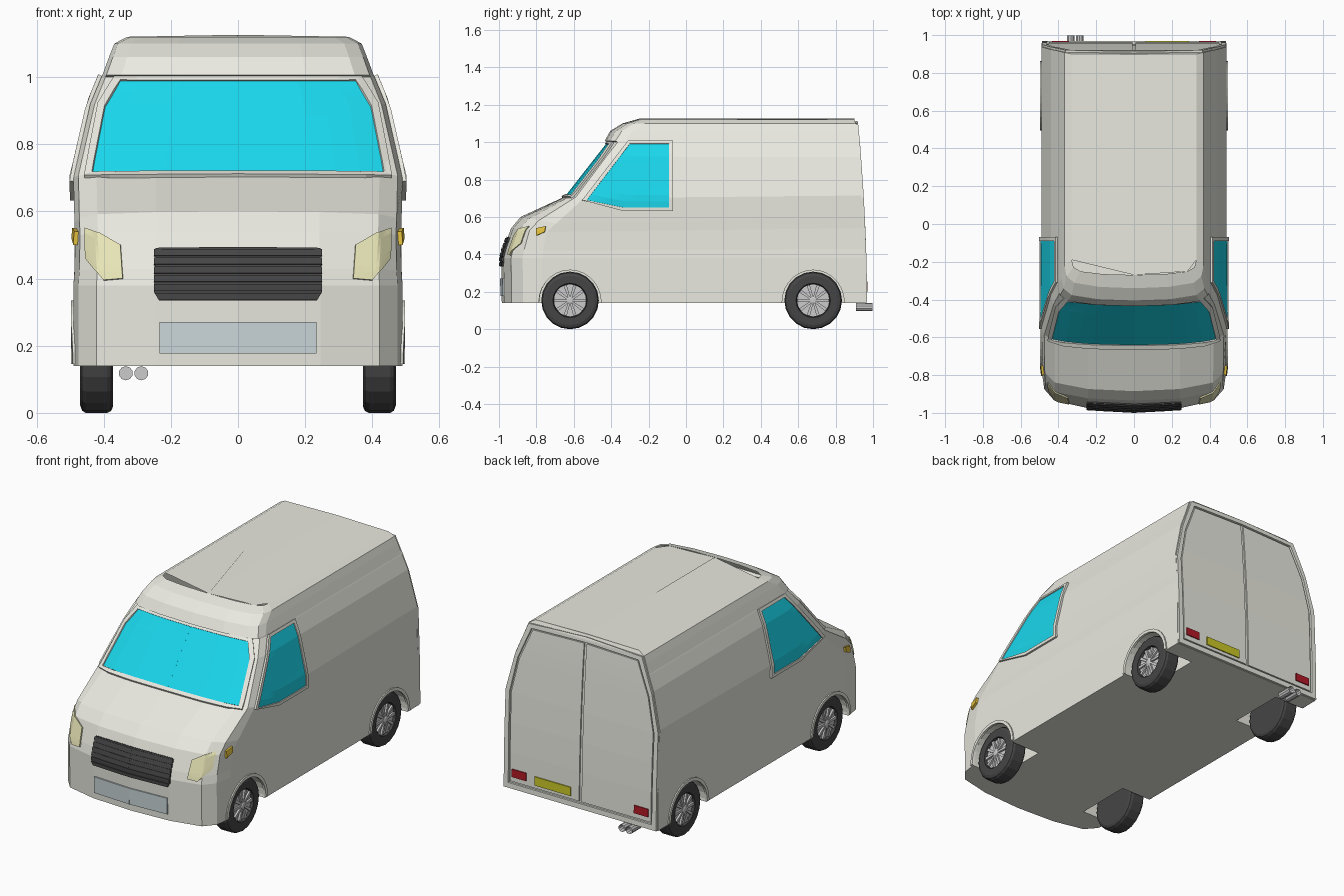
import bpy, bmesh, math
from mathutils import Vector
from mathutils.bvhtree import BVHTree

if "Cube" in bpy.data.objects:
    bpy.data.objects.remove(bpy.data.objects["Cube"])

CREAM, GLASS = (.82, .82, .75), (.01, .68, .84)
DARK, SILVER = (.06, .06, .06), (.6, .6, .6)
mats = {}


def finish(name, bm, color, mirror=False, thick=0):
    me = bpy.data.meshes.new(name)
    bm.to_mesh(me)
    bm.free()
    ob = bpy.data.objects.new(name, me)
    bpy.context.collection.objects.link(ob)
    if color not in mats:
        mats[color] = bpy.data.materials.new("paint_%d" % len(mats))
        mats[color].diffuse_color = (*color, 1)
    me.materials.append(mats[color])
    if thick:
        m = ob.modifiers.new("thickness", 'SOLIDIFY')
        m.thickness, m.offset = thick, 0
    if mirror:
        m = ob.modifiers.new("mirror", 'MIRROR')
        m.use_mirror_merge = False
    return ob


# Body shell: horizontal rings (z, half width, front y, corner setback, rear y, corner drop)
RINGS = [(.14, .49, -.985, .22, .957, 0), (.38, .49, -.988, .22, .953, 0),
         (.43, .487, -.975, .21, .951, .01), (.54, .485, -.935, .19, .947, .02),
         (.60, .487, -.885, .19, .944, .035), (.715, .49, -.635, .09, .938, .015),
         (.92, .44, -.475, .09, .924, 0), (1.0, .407, -.412, .09, .918, 0),
         (1.006, .404, -.435, .11, .917, 0), (1.06, .384, -.405, .12, .912, 0),
         (1.10, .368, -.34, .12, .908, 0), (1.12, .33, -.27, .08, .9, 0)]
PLAN = [(0, 0), (.5, .06), (.86, .24), (.97, .52), (1, 1)]
bm = bmesh.new()
loops = []
for z, w, yf, s, yr, drop in RINGS:
    half = [(w * a, yf + s * b, z - drop * b) for a, b in PLAN] + [(w, yr, z)]
    full = half + [(-x, y, h) for x, y, h in reversed(half[1:])]
    loops.append([bm.verts.new(p) for p in full])
n = len(loops[0])
for lo, hi in zip(loops, loops[1:]):
    for i in range(n):
        j = (i + 1) % n
        bm.faces.new((lo[i], lo[j], hi[j], hi[i]))
bm.faces.new(loops[0][::-1])
# roof with a slight crown
ridge = [bm.verts.new((0, y, 1.126)) for y in (-.25, .9)]
top = loops[-1]
bm.faces.new((ridge[0], *top[0:6], ridge[1]))
bm.faces.new((ridge[1], *top[6:], top[0], ridge[0]))
bm.faces.new((top[5], top[6], ridge[1]))
bmesh.ops.recalc_face_normals(bm, faces=bm.faces)
bvh = BVHTree.FromBMesh(bm)
body = finish("body_shell", bm, CREAM)

WHEELS = (-.62, .68)
for y in WHEELS:
    for s in (-1, 1):
        bpy.ops.mesh.primitive_cylinder_add(vertices=28, radius=.168, depth=.3,
                                            location=(s * .45, y, .155), rotation=(0, math.pi / 2, 0))
        cutter = bpy.context.object
        cutter.name = "wheel_well_cutter"
        cutter.hide_render = True
        m = body.modifiers.new("wheel_well", 'BOOLEAN')
        m.operation, m.solver, m.object = 'DIFFERENCE', 'EXACT', cutter
        bpy.context.view_layer.objects.active = body
        bpy.ops.object.modifier_apply(modifier=m.name)
        bpy.data.objects.remove(cutter)


def project(view, u, v, lift):
    start, d = {"front": ((u, -3, v), (0, 1, 0)), "rear": ((u, 3, v), (0, -1, 0)),
                "side": ((3, u, v), (-1, 0, 0))}[view]
    hit = bvh.ray_cast(Vector(start), Vector(d))[0]
    if hit is None:
        hit = bvh.find_nearest(Vector(start))[0]
    return hit - Vector(d) * lift


def patch(name, quads, view, color, lift=.003, thick=.008, k=6, mirror=True):
    """Panel of bilinear quads laid onto the body surface."""
    bm = bmesh.new()
    for q in quads:
        a, b, c, d = (Vector(p) for p in q)
        grid = []
        for i in range(k + 1):
            for j in range(k + 1):
                p = a.lerp(b, i / k).lerp(d.lerp(c, i / k), j / k)
                grid.append(bm.verts.new(project(view, p.x, p.y, lift)))
        for i in range(k):
            for j in range(k):
                o = i * (k + 1) + j
                bm.faces.new((grid[o], grid[o + k + 1], grid[o + k + 2], grid[o + 1]))
    bmesh.ops.remove_doubles(bm, verts=bm.verts, dist=1e-5)
    bmesh.ops.recalc_face_normals(bm, faces=bm.faces)
    return finish(name, bm, color, mirror, thick)


def strip(inner, outer, closed=False):
    m = len(inner)
    return [(inner[i], inner[(i + 1) % m], outer[(i + 1) % m], outer[i])
            for i in range(m if closed else m - 1)]


def box2d(x0, z0, x1, z1):
    return [((x0, z0), (x1, z0), (x1, z1), (x0, z1))]


# Windscreen and its surround
patch("windscreen", [((0, .715), (.435, .715), (.395, .92), (0, .92)),
                     ((0, .92), (.395, .92), (.352, .99), (0, .99))], "front", GLASS)
patch("windscreen_frame", strip([(0, .715), (.433, .715), (.395, .91), (.35, .987), (0, .987)],
                                [(0, .705), (.457, .702), (.415, .92), (.367, .998), (0, .998)]),
      "front", CREAM, .006, .016)

# Side windows and frames
A, B, C, D, E = (-.53, .69), (-.33, .65), (-.09, .65), (-.09, .99), (-.30, .99)
patch("side_window", [(A, B, E, E), (B, C, D, E)], "side", GLASS, .002, .008, 10)
patch("side_window_frame", strip([A, B, C, D, E],
      [(-.555, .69), (-.335, .632), (-.07, .632), (-.07, 1.005), (-.31, 1.005)], True),
      "side", CREAM, .004, .016)

# Rear rim, doors, lamps and plate
patch("rear_rim", strip([(0, .172), (.458, .172), (.462, .69), (.42, .89), (.342, 1.075), (0, 1.085)],
                        [(0, .142), (.487, .142), (.487, .70), (.437, .91), (.362, 1.098), (0, 1.112)]),
      "rear", CREAM, .004, .016)
patch("rear_door", [((.008, .182), (.45, .182), (.453, .69), (.008, .69)),
                    ((.008, .69), (.453, .69), (.412, .885), (.008, .885)),
                    ((.008, .885), (.412, .885), (.335, 1.067), (.008, 1.077))],
      "rear", CREAM, .002, .012, 3)
patch("rear_lamp", box2d(.345, .21, .435, .255), "rear", (.45, .01, .02), .01, .008, 1)
patch("rear_plate", box2d(.06, .20, .29, .25), "rear", (.6, .58, .02), .01, .008, 1, False)

# Front grille: backing with stacked slats
half_w = lambda z: .235 + min(.015, (z - .335) * .6)
patch("grille_backing", [((0, .335), (.235, .335), (.25, .36), (0, .36)),
                         ((0, .36), (.25, .36), (.245, .49), (0, .493))], "front", DARK, .002, .01)
for i in range(6):
    z0 = .338 + i * .0258
    z1 = z0 + .019
    patch("grille_slat", [((0, z0), (half_w(z0), z0), (half_w(z1), z1), (0, z1))],
          "front", DARK, .006, .012, 3)

# Headlamps, front plate, side markers
patch("headlamp", [((.343, .40), (.40, .395), (.41, .535), (.35, .50)),
                   ((.40, .395), (.453, .46), (.455, .55), (.41, .535))],
      "front", (.82, .80, .48), .004, .008)
patch("front_plate", box2d(0, .177, .233, .27), "front", (.6, .68, .7), .003, .008)
patch("side_marker", [((-.80, .50), (-.755, .52), (-.75, .55), (-.80, .54))],
      "side", (.8, .55, .05), .006, .014, 2)


def lathe(bm, profile, seg, y, z):
    """Turn an (r, x) profile around a horizontal x axis."""
    rows = [[bm.verts.new((x, y + r * math.cos(t), z + r * math.sin(t)))
             for t in (2 * math.pi * i / seg for i in range(seg))] for r, x in profile]
    for p, q in zip(rows, rows[1:]):
        for i in range(seg):
            j = (i + 1) % seg
            bm.faces.new((p[i], p[j], q[j], q[i]))
    bm.faces.new(rows[0])
    bm.faces.new(rows[-1])
    bmesh.ops.recalc_face_normals(bm, faces=bm.faces)


for y in WHEELS:
    # Arch lip
    arc = [math.pi * i / 14 for i in range(15)]
    ring = lambda r: [(y + r * math.cos(t), .145 + (r + .005) * math.sin(t)) for t in arc]
    patch("wheel_arch_lip", strip(ring(.166), ring(.184)), "side", CREAM, 0, .014, 1)
    # Tyre with recessed face
    bm = bmesh.new()
    lathe(bm, [(.08, .372), (.135, .372), (.148, .378), (.154, .39), (.154, .453), (.148, .464),
               (.132, .47), (.092, .47), (.088, .452), (.02, .452)], 20, y, .154)
    finish("tyre", bm, DARK, True)
    # Rim: hub, ring of spokes
    bm = bmesh.new()
    lathe(bm, [(.086, .45), (.086, .456), (.02, .456), (.02, .468), (.012, .472)], 20, y, .154)
    for i in range(10):
        t = 2 * math.pi * i / 10
        e, f = Vector((0, math.cos(t), math.sin(t))), Vector((0, -math.sin(t), math.cos(t)))
        cube = bmesh.ops.create_cube(bm, size=1)["verts"]
        for v in cube:
            r = .05 + v.co.y * .07
            v.co = (Vector((.460 + v.co.x * .014, y, .154)) + e * r
                    + f * v.co.z * (.009 + .1 * r))
    bmesh.ops.recalc_face_normals(bm, faces=bm.faces)
    finish("wheel_rim", bm, SILVER, True)

# Twin exhaust pipes with open ends
for x in (-.334, -.288):
    bpy.ops.mesh.primitive_cylinder_add(vertices=10, radius=.021, depth=.09,
                                        location=(x, .953, .118), rotation=(math.pi / 2, 0, 0))
    pipe = bpy.context.object
    pipe.name = "exhaust_pipe"
    bm = bmesh.new()
    bm.from_mesh(pipe.data)
    end = [f for f in bm.faces if f.normal.z < -.9]
    bmesh.ops.inset_region(bm, faces=end, thickness=.005)
    bmesh.ops.translate(bm, verts=end[0].verts[:], vec=(0, 0, .03))
    bm.to_mesh(pipe.data)
    bm.free()

for m in bpy.data.materials:
    if m.users and not m.is_grease_pencil:
        m.use_nodes = True
        m.node_tree.nodes["Principled BSDF"].inputs["Base Color"].default_value = m.diffuse_color
